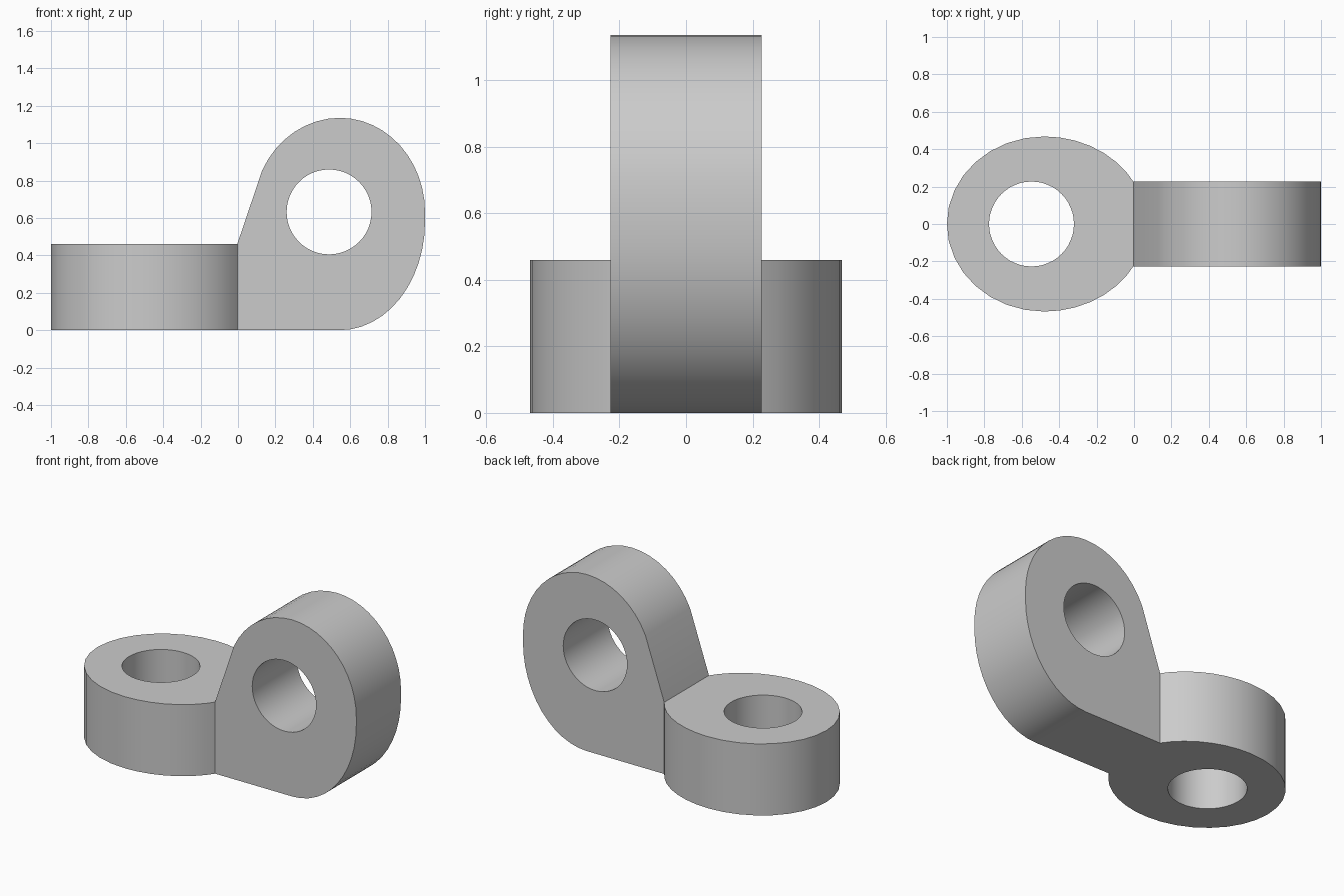
import bpy
import bmesh
from math import sin, cos, radians
from mathutils import Vector

cube = bpy.data.objects.get("Cube")
if cube:
    bpy.data.objects.remove(cube)

SEAM = -0.004      # x of the plane where the two lugs meet
HALF = 0.227       # half thickness of the upright lug
HEIGHT = 0.46      # thickness of the flat lug
HOLE = 0.227       # bore radius


def arc(cu, cv, ru, rv, start, end, steps):
    """Points on an elliptical arc, angles in degrees."""
    angles = [radians(start + (end - start) * i / steps) for i in range(steps + 1)]
    return [(cu + ru * cos(a), cv + rv * sin(a)) for a in angles]


def ring_edges(bm, verts):
    pairs = zip(verts, verts[1:] + verts[:1])
    return [bm.edges.get(p) or bm.edges.new(p) for p in pairs]


def add_lug(bm, outline, bore, low, high, place):
    """Extrude an outline with a bore; the closing side is left open for the joint."""
    rings = [[[bm.verts.new(place(u, v, d)) for u, v in loop] for d in (low, high)]
             for loop in (outline, bore)]
    for (a, b), is_open in zip(rings, (True, False)):
        for i in range(len(a) - is_open):
            j = (i + 1) % len(a)
            bm.faces.new((a[i], a[j], b[j], b[i])).smooth = True
    for level in (0, 1):
        edges = ring_edges(bm, rings[0][level]) + ring_edges(bm, rings[1][level])
        bmesh.ops.triangle_fill(bm, use_beauty=True, use_dissolve=False, edges=edges)


bm = bmesh.new()

# Flat lug: egg-shaped plan cut off at the joint
flat = [(SEAM, HALF)]
flat += arc(-0.48, 0, 0.545, 0.468, 36, 90, 6)
flat += arc(-0.48, 0, 0.52, 0.468, 90, 270, 16)[1:]
flat += arc(-0.48, 0, 0.545, 0.468, 270, 324, 6)[1:]
flat += [(SEAM, -HALF)]
add_lug(bm, flat, arc(-0.548, 0, HOLE, HOLE, 0, 352.5, 47), 0, HEIGHT,
        lambda u, v, d: Vector((u, v, d)))

# Upright lug: flat foot, rounded head and a sloping back
upright = [(SEAM, 0)]
upright += arc(0.545, 0.58, 0.455, 0.58, 270, 360, 12)
upright += arc(0.545, 0.63, 0.455, 0.505, 0, 90, 12)
upright += arc(0.545, 0.63, 0.464, 0.505, 90, 153.5, 8)[1:]
upright += [(SEAM, HEIGHT)]
add_lug(bm, upright, arc(0.487, 0.632, HOLE, HOLE, 0, 352.5, 47), -HALF, HALF,
        lambda u, v, d: Vector((u, d, v)))

# Weld the joint into one solid
bmesh.ops.remove_doubles(bm, verts=bm.verts, dist=0.001)
bmesh.ops.recalc_face_normals(bm, faces=bm.faces)
mesh = bpy.data.meshes.new("twisted_link")
bm.to_mesh(mesh)
bm.free()

link = bpy.data.objects.new("twisted_link", mesh)
bpy.context.collection.objects.link(link)

# Plain grey finish
grey = bpy.data.materials.new("light_grey")
grey.use_nodes = True
colour = (0.6, 0.6, 0.6, 1)
grey.diffuse_color = colour
grey.node_tree.nodes["Principled BSDF"].inputs["Base Color"].default_value = colour
mesh.materials.append(grey)

bpy.ops.object.select_all(action="DESELECT")
link.select_set(True)
bpy.context.view_layer.objects.active = link
bpy.ops.object.shade_smooth_by_angle(angle=radians(25))
